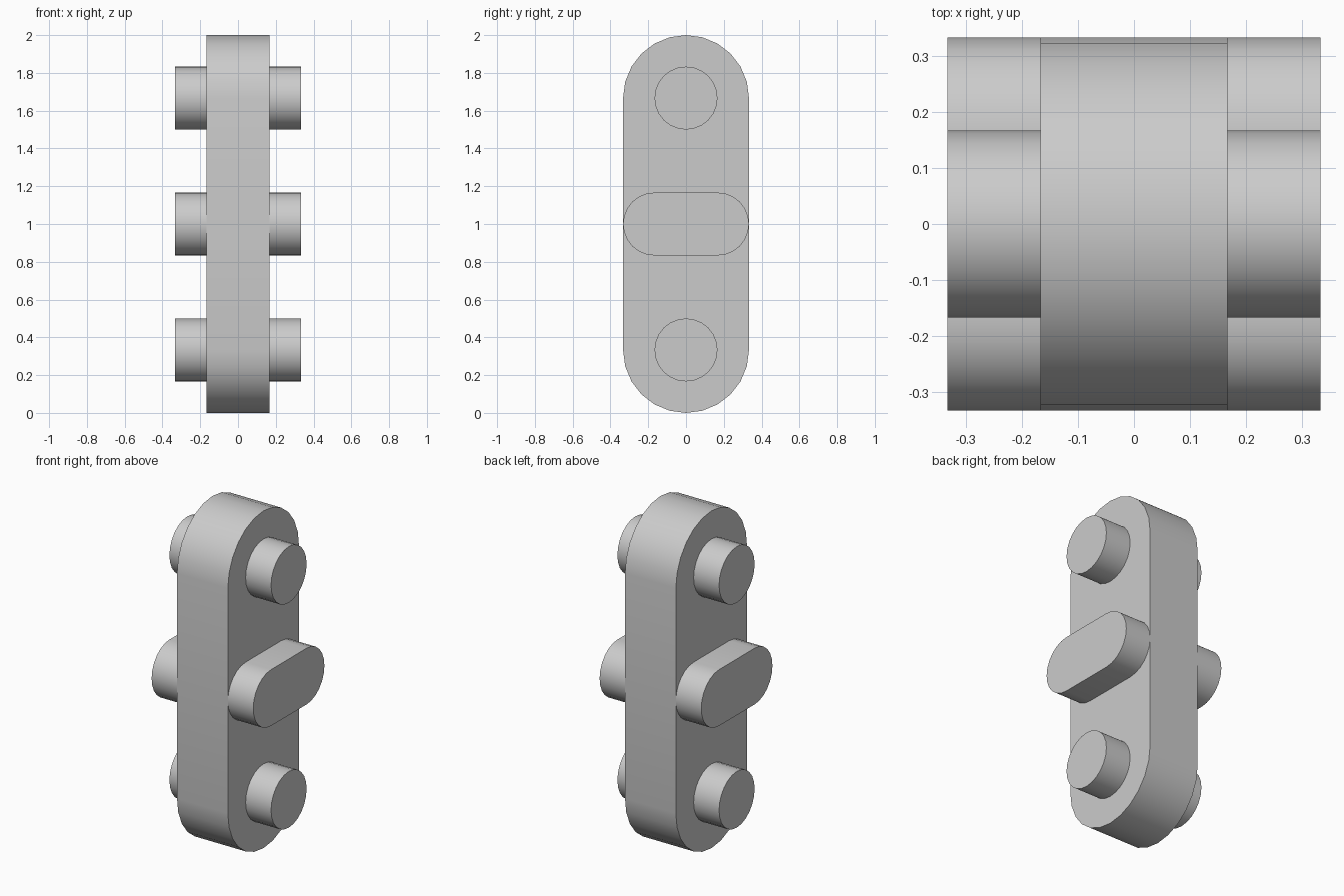
import bpy, bmesh, math

cube = bpy.data.objects.get("Cube")
if cube:
    bpy.data.objects.remove(cube, do_unlink=True)

grey = bpy.data.materials.new("plain_grey")
grey.use_nodes = True
colour = (0.6, 0.6, 0.6, 1)
grey.diffuse_color = colour
grey.node_tree.nodes["Principled BSDF"].inputs["Base Color"].default_value = colour

R = 1 / 3       # body end radius
STUD = R / 2    # stud radius and half thickness of the body
STEPS = 12      # segments per half circle


def capsule(name, x0, x1, z, radius, half_y=0.0, half_z=0.0):
    """Extrude a rounded slot (or a circle) along x from x0 to x1."""
    bm = bmesh.new()
    ring = []
    # Two half circles, split along the slot's long direction
    start = 0 if half_z else -math.pi / 2
    for side in (1, -1):
        for i in range(STEPS + 1):
            if not (half_y or half_z) and i == STEPS:
                continue
            a = start + math.pi * i / STEPS + (math.pi if side < 0 else 0)
            ring.append(bm.verts.new((x0, radius * math.cos(a) + side * half_y,
                                      z + radius * math.sin(a) + side * half_z)))
    cap = bm.faces.new(ring)
    new = bmesh.ops.extrude_face_region(bm, geom=[cap], use_keep_orig=True)["geom"]
    bmesh.ops.translate(bm, vec=(x1 - x0, 0, 0),
                        verts=[g for g in new if isinstance(g, bmesh.types.BMVert)])
    bmesh.ops.recalc_face_normals(bm, faces=bm.faces)
    mesh = bpy.data.meshes.new(name)
    bm.to_mesh(mesh)
    bm.free()
    mesh.materials.append(grey)
    obj = bpy.data.objects.new(name, mesh)
    bpy.context.collection.objects.link(obj)
    bpy.ops.object.select_all(action='DESELECT')
    obj.select_set(True)
    bpy.context.view_layer.objects.active = obj
    bpy.ops.object.shade_smooth_by_angle(angle=math.radians(35))
    return obj


# Upright body
capsule("body", -STUD, STUD, 1, R, half_z=1 - R)

# Round studs and the cross bar, on both sides
for label, s in (("left", 1), ("right", -1)):
    inner, outer = s * STUD, s * R
    capsule("upper_stud_" + label, inner, outer, 2 - R, STUD)
    capsule("middle_bar_" + label, inner, outer, 1, STUD, half_y=STUD)
    capsule("lower_stud_" + label, inner, outer, R, STUD)
